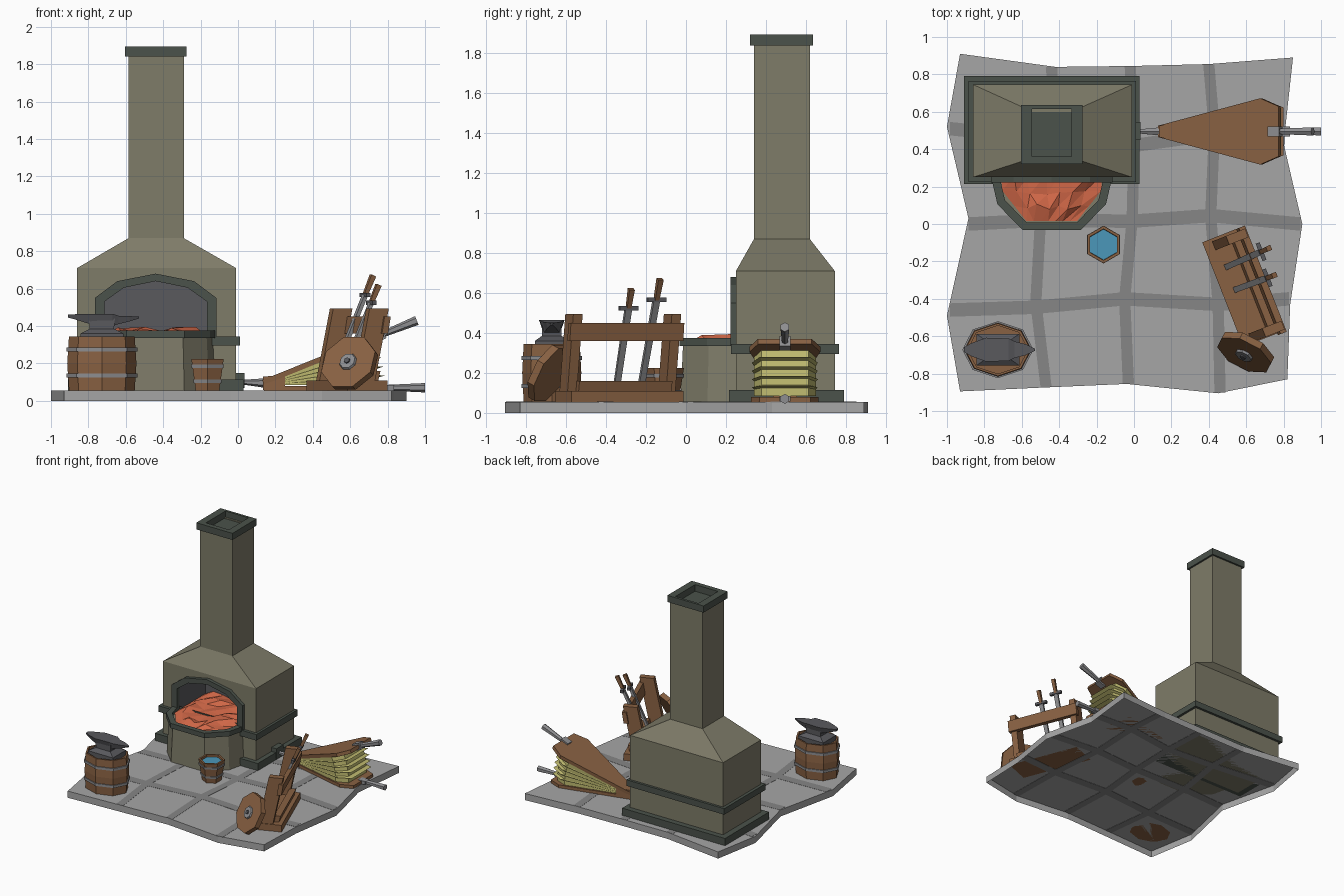
import bpy, bmesh, math, random
from mathutils import Vector, Matrix

if "Cube" in bpy.data.objects:
    bpy.data.objects.remove(bpy.data.objects["Cube"])

random.seed(4)

def mat(name, r, g, b):
    m = bpy.data.materials.new(name)
    m.diffuse_color = (r, g, b, 1)
    m.use_nodes = True
    m.node_tree.nodes["Principled BSDF"].inputs["Base Color"].default_value = m.diffuse_color
    return m

STONE = mat("stone", .21, .20, .14)
TRIM = mat("dark_trim", .07, .085, .07)
WOOD = mat("wood", .25, .12, .055)
FLOOR = mat("paving", .38, .38, .38)
GROUT = mat("grout", .24, .24, .24)
COAL = mat("embers", .65, .14, .065)
CLOTH = mat("bag", .52, .49, .16)
WATER = mat("water", .07, .31, .49)
STEEL = mat("steel", .27, .27, .28)
IRON = mat("iron", .10, .10, .11)

def mesh(name, verts, faces, m, M=None):
    me = bpy.data.meshes.new(name)
    me.from_pydata([tuple(v) for v in verts], [], faces)
    bm = bmesh.new()
    bm.from_mesh(me)
    bmesh.ops.recalc_face_normals(bm, faces=bm.faces)
    bm.to_mesh(me)
    bm.free()
    ob = bpy.data.objects.new(name, me)
    bpy.context.collection.objects.link(ob)
    if m:
        me.materials.append(m)
    if M:
        ob.matrix_world = M
    return ob

def loft(name, rings, m, caps=(True, True), wrap=False, M=None):
    """Skin a list of equal-length point rings."""
    n, k = len(rings[0]), len(rings)
    faces = []
    for r in range(k if wrap else k - 1):
        a, b = r * n, (r + 1) % k * n
        faces += [(a + i, a + (i + 1) % n, b + (i + 1) % n, b + i) for i in range(n)]
    if not wrap and caps[0]:
        faces.append(tuple(range(n)))
    if not wrap and caps[1]:
        faces.append(tuple(range((k - 1) * n, k * n)))
    return mesh(name, [v for r in rings for v in r], faces, m, M)

def rect(x0, x1, y0, y1, z):
    return [(x0, y0, z), (x1, y0, z), (x1, y1, z), (x0, y1, z)]

def box(name, x0, x1, y0, y1, z0, z1, m, M=None):
    return loft(name, [rect(x0, x1, y0, y1, z0), rect(x0, x1, y0, y1, z1)], m, M=M)

def oval(cx, cy, z, rx, ry, n, turn=0):
    return [(cx + rx * math.cos(turn + math.tau * i / n),
             cy + ry * math.sin(turn + math.tau * i / n), z) for i in range(n)]

def bar(name, a, b, ra, rb, n, m, M=None, squash=1):
    """Tapered n-sided rod between two points."""
    a, b = Vector(a), Vector(b)
    q = (b - a).to_track_quat('Z', 'Y')
    def ring(p, r):
        return [p + q @ Vector(v) for v in oval(0, 0, 0, r, r * squash, n, math.pi / n)]
    return loft(name, [ring(a, ra), ring(b, rb)], m, M=M)

# Paved floor: wavy slab with a skirt, open underneath, and grout strips in its top
edge = [(-.93, .91), (-.42, .84), (0, .845), (.4, .855), (.85, .89), (.80, .43), (.9, 0), (.835, -.43),
        (.82, -.83), (.45, -.905), (-.04, -.855), (-.5, -.875), (-.93, -.895), (-1, -.49), (-.885, .03), (-1, .52)]
loft("floor", [[(x, y, z) for x, y in edge] for z in (0, .055)], FLOOR, caps=(False, True))
strips = [[(-.44, .84), (-.43, .45), (-.5, .02), (-.525, -.42), (-.47, -.872)],
          [(-.02, .843), (0, .42), (-.01, .02), (-.05, -.4), (-.03, -.855)],
          [(.4, .853), (.43, .5), (.41, .04), (.45, -.43), (.46, -.9)],
          [(-.985, .51), (-.43, .45), (0, .42), (.43, .48), (.805, .46)],
          [(-.885, .0), (-.5, .02), (-.01, .015), (.41, .045), (.89, 0)],
          [(-.985, -.46), (-.525, -.445), (-.05, -.4), (.45, -.43), (.83, -.40)]]
for i, s in enumerate(strips):
    d = (.03, 0) if i < 3 else (0, .036)
    loft(f"grout_{i}", [[(x - d[0], y - d[1], .053), (x + d[0], y + d[1], .053), (x + d[0], y + d[1], .0565),
                         (x - d[0], y - d[1], .0565)] for x, y in s], GROUT)

# Furnace body, hood and chimney with an open flue
body = loft("furnace", [rect(-.86, -.01, .25, .745, .055), rect(-.86, -.01, .25, .745, .71),
                        rect(-.585, -.29, .34, .62, .87), rect(-.585, -.29, .34, .62, 1.845),
                        rect(-.55, -.33, .355, .60, 1.845), rect(-.55, -.33, .355, .60, 1.77)], STONE)
loft("chimney_cap", [rect(-.605, -.275, .32, .635, 1.84), rect(-.605, -.275, .32, .635, 1.895),
                     rect(-.545, -.335, .36, .615, 1.895), rect(-.545, -.335, .36, .615, 1.82)], TRIM)
box("plinth", -.91, .03, .215, .79, .055, .115, TRIM)
# Waist band, broken at the fire mouth
for n, b in {"left": (-.885, -.85, .225, .765), "right": (-.02, .01, .225, .765),
             "back": (-.85, -.02, .735, .765), "front_left": (-.85, -.74, .225, .255),
             "front_right": (-.14, -.02, .225, .255)}.items():
    box("band_" + n, *b, .295, .345, TRIM)
box("air_port", -.03, .035, .45, .545, .07, .148, TRIM)

# Fire mouth: recess, lining and arched frame
def arch(half, y, k=1):
    pts = half + [(-x, z) for x, z in reversed(half) if x]
    return [(-.44 + x * k, y, .48 + (z - .48) * k) for x, z in pts]
inner = [(-.275, .345), (-.275, .53), (-.17, .605), (0, .64)]
outer = [(-.325, .335), (-.325, .55), (-.205, .64), (0, .68)]
cutter = loft("mouth_cutter", [arch(inner, .1, 1.02), arch(inner, .61, 1.02)], None)
cutter.hide_render = True
cutter.hide_viewport = True
mod = body.modifiers.new("mouth", 'BOOLEAN')
mod.object, mod.operation, mod.solver = cutter, 'DIFFERENCE', 'EXACT'
loft("mouth_lining", [arch(inner, .23), arch(inner, .6)], IRON, caps=(False, True))
loft("mouth_frame", [arch(outer, .255), arch(outer, .222), arch(inner, .222), arch(inner, .255)], TRIM, wrap=True)

# Hearth apron, rim and embers
apron = [(-.325, 0), (-.29, -.15), (-.155, -.287), (.155, -.287), (.29, -.15), (.325, 0)]
def hearth(k, z):
    return [(-.44 + x * k, .255 + y * k, z) for x, y in apron]
loft("hearth", [hearth(.985, .055), hearth(.94, .345)], STONE)
loft("hearth_rim", [hearth(1, .335), hearth(1, .375), hearth(.86, .375), hearth(.86, .335)], TRIM, wrap=True)
N = 8
ember, ef = [], []
for j in range(N):
    y = .015 + .57 * j / (N - 1)
    w = .27 if y > .23 else .135 + .135 * min(1, (y - .015) / .17)
    for i in range(N):
        s = -1 + 2 * i / (N - 1)
        rim = j == 0 or abs(s) == 1
        jit = 0 if rim else .022
        ember.append((-.44 + s * w + random.uniform(-jit, jit), y + random.uniform(-jit, jit),
                      .352 if rim else random.uniform(.352, .392 if j < 3 else .398)))
for j in range(N - 1):
    for i in range(N - 1):
        a = j * N + i
        ef += [(a, a + 1, a + N + 1), (a, a + N + 1, a + N)]
mesh("embers", ember, ef, COAL)

# Bellows: two boards hinged at the nozzle with a pleated bag between
HX, HY, HZ = .14, .495, .085
plan = [(0, -.03), (.56, -.172), (.66, -.13), (.66, .13), (.56, .172), (0, .03)]
TOP = math.radians(22)
def leaf(a, kx=1, ky=1, dz=0):
    return [(HX + d * kx * math.cos(a) - dz * math.sin(a), HY + y * ky,
             HZ + d * kx * math.sin(a) + dz * math.cos(a)) for d, y in plan]
loft("bellows_lower_board", [leaf(0, 1, .98, -.03), leaf(0, 1, .98, -.005)], WOOD)
loft("bellows_upper_board", [leaf(TOP, 1.05, 1.03, 0), leaf(TOP, 1.05, 1.03, .028)], WOOD)
folds = [(0, .9)] + [(k / 5 + e, s) for k in range(1, 5) for e, s in ((-.03, .9), (0, .96), (.03, .9))] + [(1, .9)]
loft("bellows_bag", [leaf(TOP * t, s + .02, s) for t, s in folds], CLOTH)
loft("bellows_block", [[(x, HY - w, .058), (x, HY + w, .058), (x, HY + w, z), (x, HY - w, z)]
                       for x, w, z in ((.135, .03, .13), (.25, .06, .137))], WOOD)
bar("bellows_nozzle", (.02, HY, .1), (.15, HY, .095), .012, .026, 6, STEEL)
for n, a, z, d in (("lower", 0, .07, .86), ("upper", TOP, .10, .88)):
    p = lambda t: (HX + t * math.cos(a), HY, z + t * math.sin(a))
    bar(f"bellows_{n}_handle", p(.62), p(d), .014, .025, 6, STEEL)
    bar(f"bellows_{n}_collar", p(.63), p(.695), .038, .038, 4, STEEL, squash=1 if a else .5)

# Anvil on its barrel
BX, BY = -.728, -.672
loft("anvil_barrel", [oval(BX, BY, z, .185 * k, .148 * k, 8) for z, k in
                      ((.055, .95), (.2, 1), (.345, .95), (.345, .87), (.32, .87))], WOOD)
for i, z in enumerate((.135, .275)):
    loft(f"barrel_hoop_{i}", [oval(BX, BY, z + h, .19, .152, 8) for h in (-.01, .01)], STEEL)
loft("anvil_foot", [rect(BX - x, BX + x, BY - y, BY + y, z) for z, x, y in
                    ((.32, .115, .085), (.36, .115, .085), (.385, .065, .05), (.44, .07, .05))], IRON)
loft("anvil_head", [[(x, BY - w, t), (x, BY + w, t), (x, BY + w * .7, b), (x, BY - w * .7, b)] for x, w, t, b in
                    ((-.91, .012, .462, .445), (-.87, .035, .463, .435), (-.79, .064, .465, .41),
                     (-.67, .06, .465, .40), (-.64, .045, .455, .41), (-.58, .03, .453, .425),
                     (-.53, .006, .45, .44))], IRON)

# Water bucket
CX, CY, H = -.163, -.11, math.pi / 2
loft("bucket", [oval(CX, CY, z, r, r, 6, H) for z, r in ((.055, .073), (.225, .1), (.225, .084), (.19, .08))], WOOD)
loft("bucket_water", [oval(CX, CY, z, .083, .083, 6, H) for z in (.19, .208)], WATER)
for i, z in enumerate((.105, .185)):
    loft(f"bucket_hoop_{i}", [oval(CX, CY, z + h, .079 + (z + h - .055) * .16, .079 + (z + h - .055) * .16, 6, H)
                              for h in (-.009, .009)], STEEL)

# Weapon rack: two leaning planks on a solid base, joined by a beam
R = Matrix.Translation((.582, -.335, 0)) @ Matrix.Rotation(math.radians(21.5), 4, 'Z')
box("rack_base", -.115, .115, -.30, .30, .055, .11, WOOD, R)
loft("rack_ledge", [rect(.03, .08, -.25, .25, .10), rect(.045, .095, -.25, .25, .16)], WOOD, M=R)
for n, y in (("near", -.27), ("far", .26)):
    loft(f"rack_{n}_post", [rect(-.07, .04, y - .025, y + .025, .08), rect(.015, .125, y - .025, y + .025, .495)],
         WOOD, M=R)
loft("rack_beam", [rect(.08, .115, -.31, .30, .36), rect(.095, .13, -.31, .30, .45)], WOOD, M=R)

# Two swords leaning on the beam
for i, (a, b) in enumerate((((-.05, .0, .09), (.18, -.005, .62)), ((-.05, .13, .09), (.205, .14, .67)))):
    a, b = Vector(a), Vector(b)
    g = a.lerp(b, .82)
    bar(f"sword_{i}_blade", a, g, .022, .024, 4, STEEL, R, .6)
    bar(f"sword_{i}_grip", g, b, .016, .02, 4, WOOD, R)
    bar(f"sword_{i}_guard", g + Vector((0, -.05, 0)), g + Vector((0, .05, 0)), .016, .016, 4, IRON, R)

# Round shield leaning against the rack
nrm = Vector((-.40, -.78, .45)).normalized()
C = Vector((.597, -.685, .2))
bar("shield", C - nrm * .02, C + nrm * .02, .16, .16, 8, WOOD)
bar("shield_boss", C, C + nrm * .032, .06, .045, 8, STEEL)
bar("shield_stud", C, C + nrm * .04, .022, .016, 6, IRON)
